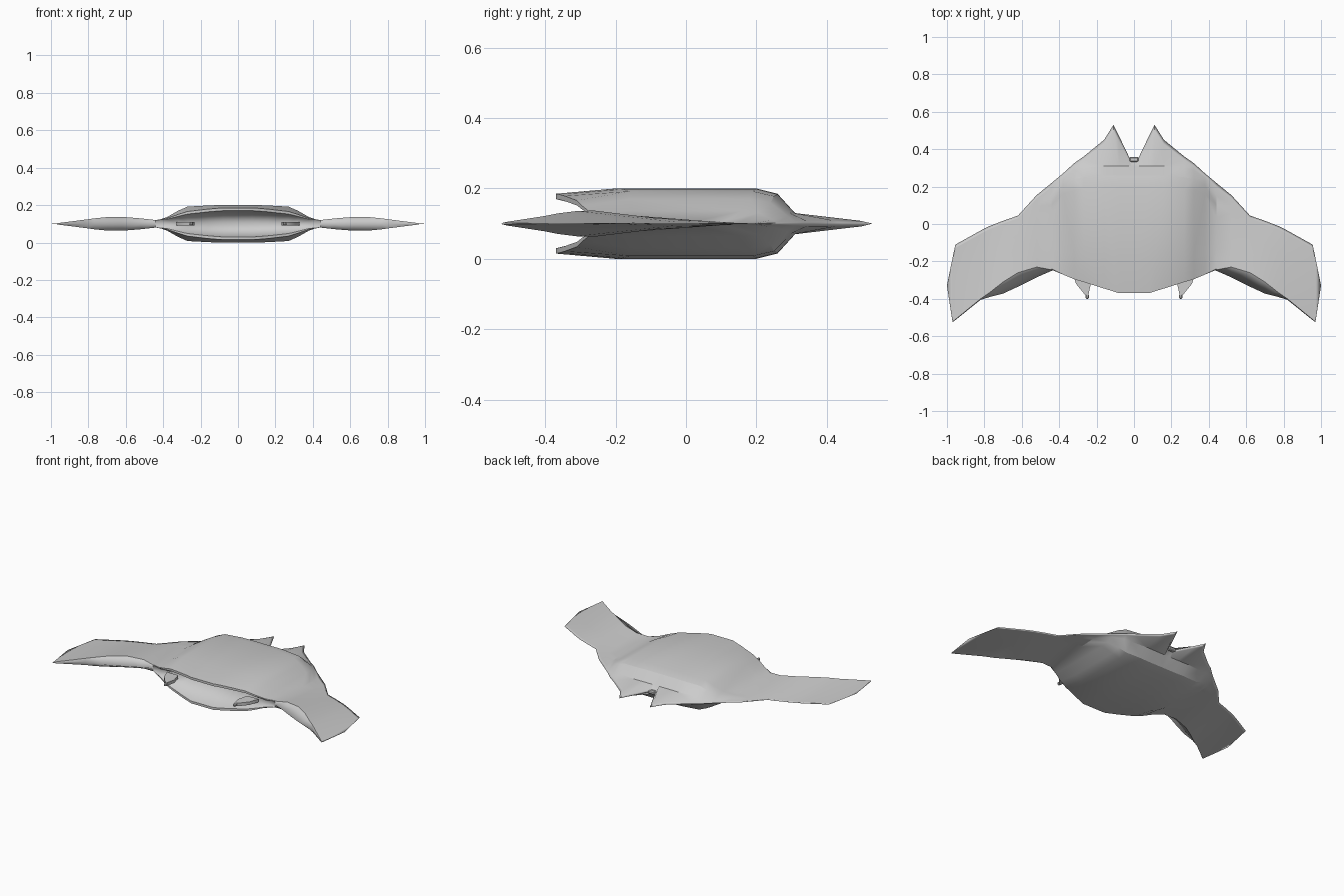
import bpy, bmesh
from mathutils import Vector

if "Cube" in bpy.data.objects:
    bpy.data.objects.remove(bpy.data.objects["Cube"])

MID = 0.1  # height of the symmetry plane


def finish(name, bm, axes, angle=0.5):
    me = bpy.data.meshes.new(name)
    bm.to_mesh(me)
    bm.free()
    ob = bpy.data.objects.new(name, me)
    bpy.context.collection.objects.link(ob)
    ob.location.z = MID
    if any(axes):
        mod = ob.modifiers.new("mirror", "MIRROR")
        mod.use_axis = axes
        mod.merge_threshold = 0.0005
    bpy.ops.object.select_all(action="DESELECT")
    ob.select_set(True)
    bpy.context.view_layer.objects.active = ob
    bpy.ops.object.shade_smooth_by_angle(angle=angle)
    return ob


# body sections: x, mouth back, lip y, lip height, top height, roof start, roof end, tail edge
body = [
    (0.00, -0.08, -0.37, 0.070, 0.100, -0.20, 0.20, 0.340),
    (0.02, -0.08, -0.37, 0.070, 0.100, -0.20, 0.20, 0.345),
    (0.08, -0.09, -0.37, 0.070, 0.100, -0.20, 0.20, 0.470),
    (0.11, -0.10, -0.36, 0.068, 0.100, -0.19, 0.20, 0.530),
    (0.16, -0.12, -0.345, 0.064, 0.098, -0.18, 0.20, 0.450),
    (0.27, -0.20, -0.31, 0.052, 0.092, -0.16, 0.19, 0.360),
    (0.32, -0.23, -0.295, 0.040, 0.070, -0.16, 0.18, 0.325),
    (0.38, -0.24, -0.27, 0.025, 0.036, -0.15, 0.16, 0.270),
]
# wing sections: x, front edge, ridge y, ridge height, back edge
wing = [
    (0.44, -0.25, -0.245, 0.020, 0.220),
    (0.52, -0.285, -0.23, 0.029, 0.155),
    (0.62, -0.335, -0.26, 0.037, 0.045),
    (0.70, -0.372, -0.31, 0.036, 0.017),
    (0.77, -0.39, -0.365, 0.029, -0.010),
    (0.82, -0.405, -0.40, 0.022, -0.035),
    (0.955, -0.514, -0.51, 0.005, -0.110),
    (0.97, -0.525, -0.522, 0.002, -0.180),
    (1.00, -0.33, -0.33, 0.0, -0.329),
]


def body_row(x, m, ly, lh, h, f, r, t):
    s = min(1.0, (t - r) / 0.14)
    pts = [(m, 0), (ly, lh), (ly, lh + 0.15 * h), (f, h), (r, h),
           (r + 0.06 * s, 0.85 * h), (r + 0.11 * s, 0.30 * h), (t - (t - r) * 0.1, 0.08 * h), (t, 0)]
    return [Vector((x, y, z)) for y, z in pts]


def wing_row(x, e, ry, rh, t):
    steps = (0, 0.01, 0.25, 0.6, 0.75, 0.85, 0.95, 1)
    return [Vector((x, e, 0))] + [Vector((x, ry + (t - ry) * s, rh * (1 - s))) for s in steps]


# hull: one quarter lofted, mirrored across x and z
bm = bmesh.new()
rows = [[bm.verts.new(p) for p in r] for r in
        [body_row(*s) for s in body] + [wing_row(*s) for s in wing]]
for a, b in zip(rows, rows[1:]):
    for j in range(len(a) - 1):
        bm.faces.new((a[j], b[j], b[j + 1], a[j + 1]))
bmesh.ops.remove_doubles(bm, verts=bm.verts, dist=0.0004)
finish("winged_hull", bm, (True, False, True))

# cheek fins: tapered plates curling forward beside the mouth
bm = bmesh.new()
outline = [(0.33, -0.26), (0.25, -0.26), (0.232, -0.325), (0.245, -0.385), (0.265, -0.375), (0.31, -0.32)]
low = [bm.verts.new((x, y, -0.010)) for x, y in outline]
top = [bm.verts.new((x, y, 0.010)) for x, y in outline]
bm.faces.new(top[::-1])
bm.faces.new(low)
for i in range(len(low)):
    k = (i + 1) % len(low)
    bm.faces.new((low[i], top[i], top[k], low[k]))
bmesh.ops.recalc_face_normals(bm, faces=bm.faces)
finish("cheek_fin", bm, (True, False, False))


def box(name, centre, size, mirror):
    bm = bmesh.new()
    bmesh.ops.create_cube(bm, size=1)
    for v in bm.verts:
        v.co = Vector(centre) + Vector(v.co[i] * size[i] for i in range(3))
    bmesh.ops.bevel(bm, geom=bm.edges[:], offset=min(size) * 0.25, segments=1, affect="EDGES")
    finish(name, bm, (mirror, False, False))


# small nozzles on the fins and a light at the tail notch
box("fin_nozzle", (0.25, -0.388, 0), (0.018, 0.024, 0.018), True)
box("tail_light", (0, 0.345, 0), (0.05, 0.026, 0.022), False)
